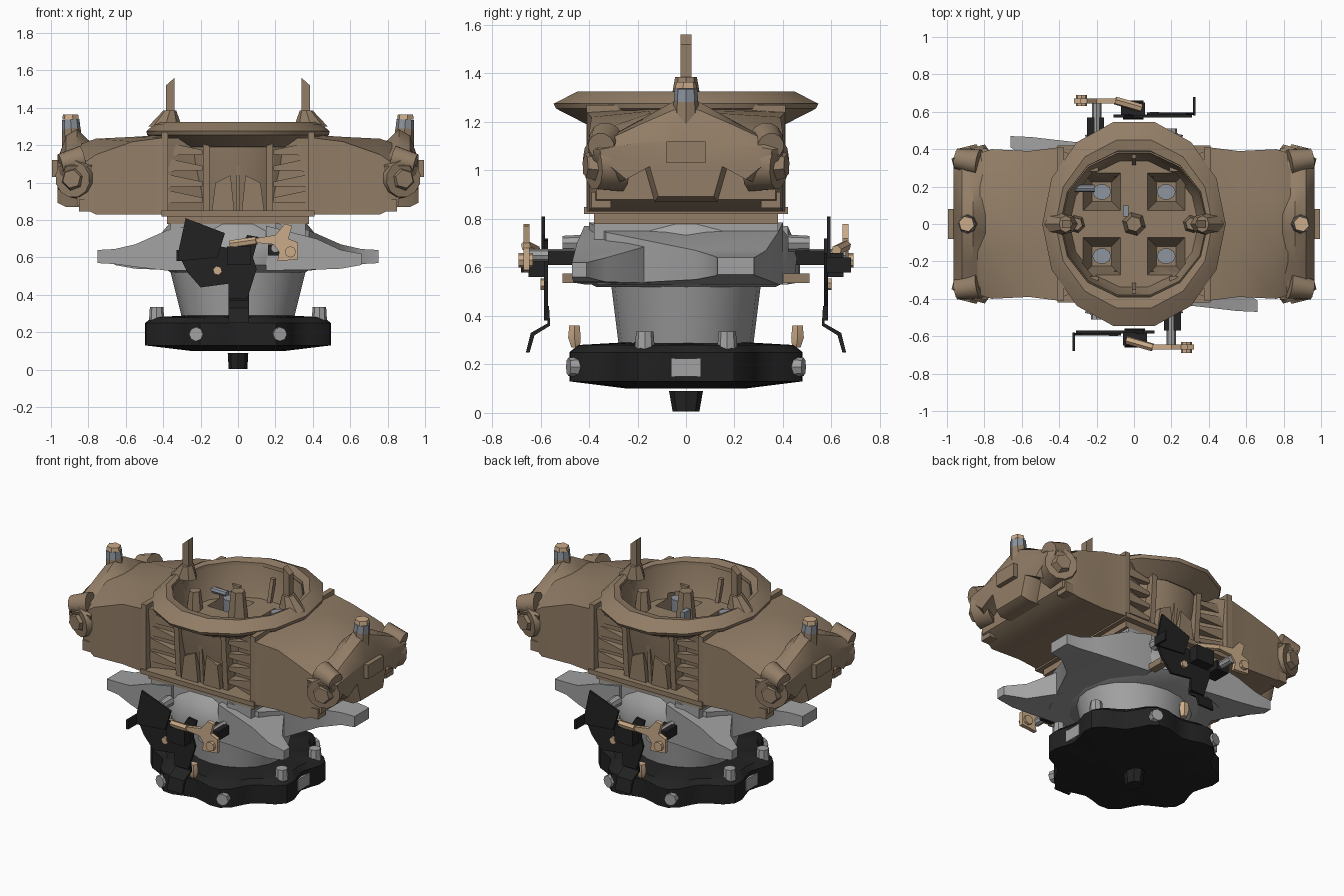
import bpy, bmesh, math
from mathutils import Vector

if "Cube" in bpy.data.objects:
    bpy.data.objects.remove(bpy.data.objects["Cube"])

def material(name, r, g, b):
    m = bpy.data.materials.new(name)
    m.diffuse_color = (r, g, b, 1)
    m.use_nodes = True
    m.node_tree.nodes["Principled BSDF"].inputs["Base Color"].default_value = m.diffuse_color
    return m

TAN = material("bronze_casting", .29, .208, .135)
LIGHT = material("light_brass", .60, .41, .25)
GREY = material("grey_casting", .36, .36, .36)
STEEL = material("steel_band", .27, .30, .34)
BLACK = material("black_metal", .016, .016, .016)

def mesh(name, verts, faces, mat):
    bm = bmesh.new()
    vs = [bm.verts.new(v) for v in verts]
    for f in faces:
        bm.faces.new([vs[i] for i in f])
    bmesh.ops.recalc_face_normals(bm, faces=bm.faces)
    me = bpy.data.meshes.new(name)
    bm.to_mesh(me)
    bm.free()
    me.materials.append(mat)
    ob = bpy.data.objects.new(name, me)
    bpy.context.collection.objects.link(ob)
    return ob

def loft(name, rings, mat, closed=False):
    n, k = len(rings[0]), len(rings)
    verts = [v for r in rings for v in r]
    faces = [(i*n+j, i*n+(j+1) % n, (i+1) % k*n+(j+1) % n, (i+1) % k*n+j)
             for i in range(k if closed else k-1) for j in range(n)]
    if not closed:
        faces += [tuple(range(n)), tuple(range((k-1)*n, k*n))]
    return mesh(name, verts, faces, mat)

def ellipse(rx, ry, z, n=14, cx=0, cy=0, lobes=0, depth=0):
    out = []
    for i in range(n):
        a = 2*math.pi*i/n
        s = 1 - depth*math.cos(lobes*a)
        out.append((cx+rx*s*math.cos(a), cy+ry*s*math.sin(a), z))
    return out

def box(name, x0, x1, y0, y1, z0, z1, mat):
    return loft(name, [[(x0, y0, z), (x1, y0, z), (x1, y1, z), (x0, y1, z)] for z in (z0, z1)], mat)

def sections(name, rows, mat):
    """Rectangular sections (x, y0, y1, z0, z1) joined along x."""
    return loft(name, [[(x, a, c), (x, b, c), (x, b, d), (x, a, d)] for x, a, b, c, d in rows], mat)

def prism(name, pts, axis, a, b, mat):
    put = {'x': lambda u, v, w: (w, u, v), 'y': lambda u, v, w: (u, w, v)}[axis]
    return loft(name, [[put(u, v, w) for u, v in pts] for w in (a, b)], mat)

def rod(name, p, q, r0, r1, mat, n=8):
    p, q = Vector(p), Vector(q)
    d = (q-p).normalized()
    s = d.orthogonal().normalized()
    t = d.cross(s)
    return loft(name, [[c + r*(math.cos(2*math.pi*i/n)*s + math.sin(2*math.pi*i/n)*t)
                for i in range(n)] for c, r in ((p, r0), (q, r1))], mat)

def twin(ob):
    """Copy turned half a revolution about the vertical axis."""
    c = ob.copy()
    c.rotation_euler.z = math.pi
    bpy.context.collection.objects.link(c)

# Air horn core: open bowl with four square wells cut through its floor
prof = [(.34, .80), (.365, .95), (.40, 1.1), (.42, 1.28), (.39, 1.3), (.375, 1.2), (.345, 1.11)]
core = loft("venturi_core", [ellipse(r, r, z) for r, z in prof], TAN)
for sx in (1, -1):
    for sy in (1, -1):
        cx, cy = sx*.172, sy*.172
        rows = [[(cx-h, cy-h, z), (cx+h, cy-h, z), (cx+h, cy+h, z), (cx-h, cy+h, z)]
                for h, z in ((.05, .84), (.105, 1.14))]
        cut = loft("well_cutter", rows, TAN)
        cut.hide_render = True
        mod = core.modifiers.new("well", 'BOOLEAN')
        mod.object, mod.operation, mod.solver = cut, 'DIFFERENCE', 'EXACT'
        bpy.context.view_layer.objects.active = core
        bpy.ops.object.modifier_apply(modifier=mod.name)
        bpy.data.objects.remove(cut)
        # Booster nozzles standing in the wells
        loft("booster", [ellipse(.035, .03, .842, 10, cx, cy), ellipse(.05, .042, 1.15, 10, cx, cy)], STEEL)
        # Small posts inside the bowl
        rod("inner_post", (sx*.335, sy*.25, 1.1), (sx*.335, sy*.25, 1.2), .03, .025, TAN, 6)
        rod("inner_post_tip", (sx*.335, sy*.25, 1.2), (sx*.335, sy*.25, 1.225), .025, .022, LIGHT, 6)
    rod("inner_jet", (sx*.31, 0, 1.1), (sx*.31, 0, 1.23), .05, .035, TAN, 6)
rod("center_tower", (0, 0, 1.1), (0, 0, 1.31), .065, .042, TAN, 6)
rod("vent_tube", (-.35, .19, 1.16), (-.21, .19, 1.16), .02, .02, STEEL)
box("choke_lever", -.06, -.03, .04, .1, 1.11, 1.22, STEEL)

# Flared top rim
rim = [(.39, .39, 1.20), (.41, .42, 1.19), (.485, .55, 1.255), (.49, .56, 1.275),
       (.45, .49, 1.31), (.42, .46, 1.325), (.395, .40, 1.315)]
loft("top_rim", [ellipse(a, b, z) for a, b, z in rim], TAN, True)

# Lower gaskets and end walls of the main body
box("body_floor", -.41, .41, -.42, .42, .82, .85, TAN)
box("body_gasket", -.38, .38, -.38, .38, .78, .82, TAN)
for s in (1, -1):
    box("body_end_wall", min(s*.375, s*.41), max(s*.375, s*.41), -.41, .41, .82, 1.27, TAN)

# Cast ribs and corner fillings in the front and rear recesses
wedge = [(-.25, .84), (-.35, 1.25), (-.40, 1.25), (-.37, .84)]
for x, w in ((-.17, .018), (0, .012), (.17, .018)):
    twin(prism("recess_rib", wedge, 'x', x-w, x+w, TAN))
    prism("recess_rib", wedge, 'x', x-w, x+w, TAN)
for s in (1, -1):
    for o in (loft("recess_corner", [
            [(s*.38, -.37, .85), (s*.38, -.1, .85), (s*.18, -.29, .85)],
            [(s*.38, -.37, 1.05), (s*.38, -.13, 1.05), (s*.2, -.31, 1.05)],
            [(s*.38, -.39, 1.24), (s*.38, -.22, 1.24), (s*.26, -.34, 1.24)]], TAN),
            prism("recess_pocket", [(s*.02, .85), (s*.14, .85), (s*.12, 1.0), (s*.04, 1.04)],
                  'y', -.385, -.25, TAN)):
        twin(o)
    for k in range(4):
        z = .92 + .085*k
        shelf = [(s*.38, z+.04), (s*.19, z), (s*.19, z-.025), (s*.38, z-.03)]
        twin(prism("recess_shelf", shelf, 'y', -.37, -.28, TAN))

# Fuel bowls on both ends
def bowl_section(x, w, z0, z1, zs):
    return [(x, -w, z0), (x, w, z0), (x, w, zs), (x, .15, z1), (x, -.15, z1), (x, -w, zs)]
twin(loft("fuel_bowl", [bowl_section(.40, .41, .83, 1.255, 1.24),
                        bowl_section(.56, .39, .83, 1.245, 1.22),
                        bowl_section(.76, .40, .83, 1.235, 1.15),
                        bowl_section(.86, .37, .88, 1.20, 1.08)], TAN))

def ridge(x, apex, k):
    half = [(.05, apex), (.2, (apex+1.10)/2+.01), (.405, 1.09), (.39, 1.04), (.28, .95), (.17, 1.01), (.13, .87)]
    return [(x, y*k, 1.06+(z-1.06)*k) for y, z in half + [(-y, z) for y, z in reversed(half)]]
twin(loft("bowl_end_ridge", [ridge(.78, 1.21, 1), ridge(.86, 1.285, 1),
                             ridge(.92, 1.25, 1), ridge(.965, 1.13, .88)], TAN))
twin(box("bowl_end_plug", .93, .995, -.08, .08, 1.03, 1.12, TAN))
for sy in (1, -1):
    for p in (rod("bowl_corner_boss", (.84, sy*.28, 1.03), (.885, sy*.385, 1.02), .12, .10, TAN, 12),
              rod("bowl_corner_bolt", (.88, sy*.375, 1.02), (.89, sy*.415, 1.02), .065, .05, TAN, 6),
              rod("bowl_shoulder", (.83, sy*.33, 1.13), (.95, sy*.35, 1.10), .07, .055, TAN, 12),
              box("bowl_foot", .78, .85, sy*.35-.04, sy*.35+.04, .845, .91, TAN)):
        twin(p)
# Needle valve posts and tall vent pins
for p in (rod("valve_post", (.88, 0, 1.14), (.892, 0, 1.29), .06, .05, TAN),
          rod("valve_band", (.892, 0, 1.285), (.895, 0, 1.338), .05, .047, STEEL),
          rod("valve_nut", (.895, 0, 1.338), (.895, 0, 1.365), .046, .042, LIGHT, 6),
          loft("vent_pin_base", [ellipse(.09, .06, 1.30, 8, .39), ellipse(.035, .045, 1.385, 8, .365)], TAN),
          prism("vent_pin", [(.34, 1.3), (.385, 1.3), (.385, 1.52), (.34, 1.56)], 'y', -.022, .022, TAN)):
    twin(p)

# Grey throttle housing with four reaching lugs
loft("throttle_housing", [ellipse(a, b, z) for a, b, z in
     ((.36, .38, .52), (.42, .46, .56), (.43, .47, .64), (.41, .43, .73), (.36, .38, .79))], GREY)
box("throttle_deck", -.36, .36, -.38, .38, .7, .79, GREY)
loft("throttle_barrel", [ellipse(.295, .275, .26, 20), ellipse(.365, .31, .54, 20)], GREY)
for p in (sections("long_lug", [(.2, -.40, .40, .53, .785), (.38, -.33, .38, .53, .745),
                                (.55, .04, .33, .55, .67), (.66, .12, .29, .565, .645),
                                (.75, .13, .28, .57, .64)], GREY),
          sections("short_lug", [(.15, -.42, 0, .53, .77), (.42, -.45, -.12, .535, .70),
                                 (.55, -.465, -.33, .54, .64), (.66, -.47, -.41, .56, .62)], GREY),
          box("housing_side_screw", -.22, -.17, -.51, -.40, .535, .575, TAN),
          rod("housing_stud", (-.2, -.42, .70), (-.2, -.51, .70), .035, .03, GREY)):
    twin(p)

# Scalloped black base with bolts
loft("base_plate", [ellipse(r, r*.97, z, 48, 0, 0, 8, d) for r, z, d in
     ((.25, .10, 0), (.495, .13, .075), (.495, .25, .075), (.46, .28, .06), (.28, .29, 0))], BLACK)
loft("base_nub", [ellipse(.05, .055, .005, 8), ellipse(.055, .07, .09, 8)], BLACK)
for sx in (1, -1):
    for sy in (1, -1):
        rod("base_bolt", (sx*.435, sy*.17, .25), (sx*.435, sy*.17, .335), .042, .036, GREY)
        rod("base_side_bolt", (sx*.21, sy*.43, .19), (sx*.225, sy*.485, .19), .042, .038, GREY)
    box("base_end_bolt", min(sx*.40, sx*.475), max(sx*.40, sx*.475), -.06, .06, .15, .225, GREY)

# Throttle linkage on the front, repeated on the rear
strip = [(-.58, .44), (-.57, .37), (-.64, .33), (-.66, .25), (-.645, .25), (-.625, .32), (-.56, .36), (-.565, .44)]
for p in (prism("linkage_fin", [(-.28, .81), (-.07, .73), (-.11, .60), (-.33, .58)], 'y', -.595, -.582, BLACK),
          prism("linkage_plate", [(-.31, .60), (-.1, .66), (.0, .64), (.05, .72), (.11, .71), (.08, .60), (.1, .54),
                                  (.05, .38), (-.05, .38), (-.05, .46), (-.2, .44), (-.27, .52)],
                'y', -.585, -.57, BLACK),
          prism("linkage_tail", strip, 'x', -.05, .06, BLACK),
          box("linkage_tab", -.33, -.315, -.68, -.58, .58, .64, BLACK),
          box("linkage_block", -.06, .07, -.65, -.58, .56, .66, BLACK),
          box("linkage_shaft", .16, .25, -.57, -.45, .61, .67, BLACK),
          rod("linkage_axle", (.2, -.66, .65), (.2, -.42, .65), .025, .025, GREY),
          prism("brass_lever", [(.08, .70), (.2, .72), (.25, .78), (.29, .77), (.27, .70), (.32, .68), (.32, .59),
                                (.21, .58), (.22, .63), (.19, .67), (.08, .68)], 'y', -.67, -.645, LIGHT),
          rod("brass_lever_pin", (.28, -.69, .63), (.28, -.63, .63), .03, .03, LIGHT),
          rod("brass_link", (-.04, -.62, .67), (.1, -.66, .69), .022, .022, LIGHT, 6),
          rod("brass_screw", (-.11, -.60, .53), (-.11, -.57, .53), .025, .025, LIGHT, 6),
          loft("idle_screw", [ellipse(.02, .02, .27, 6, .0, -.455), ellipse(.035, .03, .31, 6, .0, -.46),
                              ellipse(.03, .025, .36, 6, .0, -.46)], LIGHT)):
    twin(p)

bpy.ops.object.select_all(action='SELECT')
bpy.context.view_layer.objects.active = core
bpy.ops.object.shade_smooth_by_angle(angle=math.radians(35))
